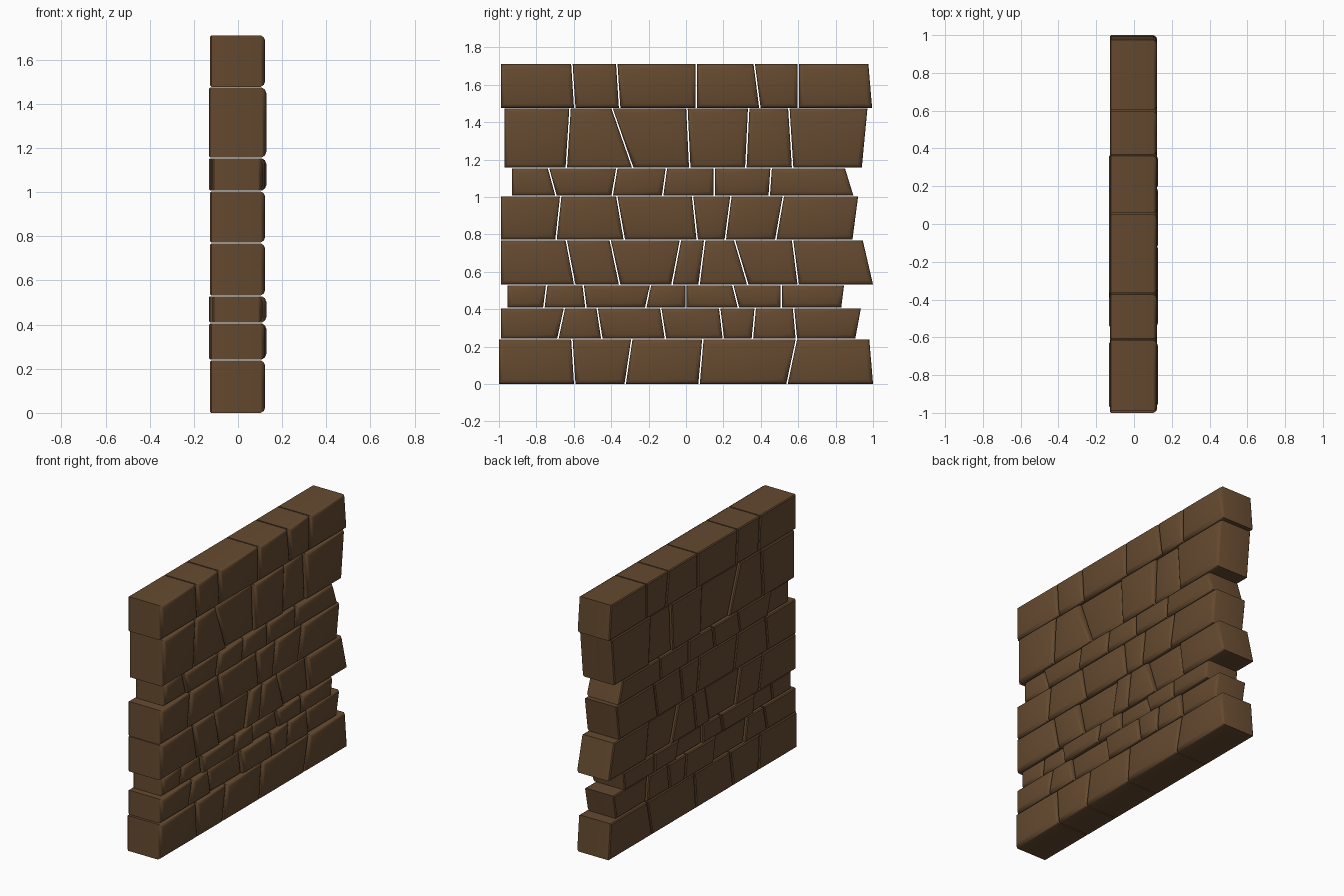
import bpy, bmesh, random

if "Cube" in bpy.data.objects:
    bpy.data.objects.remove(bpy.data.objects["Cube"])

random.seed(4)
GAP = 0.004
mat = bpy.data.materials.new("brown stone")
mat.diffuse_color = (0.13, 0.068, 0.029, 1)
mat.use_nodes = True
mat.node_tree.nodes["Principled BSDF"].inputs["Base Color"].default_value = mat.diffuse_color

# Course heights from the ground up
LEVELS = [0, 0.24, 0.407, 0.53, 0.77, 1.005, 1.155, 1.475, 1.712]

# Joint positions along y per course: (at top, at bottom), ends included
COURSES = [
    [(-1, -1), (-.61, -.595), (-.29, -.325), (.09, .07), (.59, .54), (.98, 1)],
    [(-.99, -.99), (-.65, -.685), (-.475, -.45), (-.135, -.11), (.18, .2),
     (.37, .355), (.575, .59), (.935, .905)],
    [(-.955, -.955), (-.745, -.76), (-.55, -.535), (-.19, -.215), (0, 0),
     (.25, .28), (.51, .51), (.845, .83)],
    [(-.99, -.99), (-.64, -.595), (-.405, -.355), (-.03, -.075), (.1, .07),
     (.26, .33), (.57, .6), (.945, 1)],
    [(-.99, -.99), (-.67, -.695), (-.37, -.33), (.035, .06), (.24, .21),
     (.52, .48), (.92, .89)],
    [(-.93, -.93), (-.735, -.695), (-.37, -.395), (-.105, -.125), (.15, .15),
     (.455, .445), (.85, .895)],
    [(-.97, -.97), (-.62, -.64), (-.395, -.285), (.005, .02), (.335, .32),
     (.55, .57), (.97, .94)],
    [(-.99, -.99), (-.61, -.595), (-.37, -.355), (.055, .055), (.365, .395),
     (.6, .6), (.975, .995)],
]


def stone(bm, left, right, z0, z1, back, front):
    """Tapered block with a chamfered +x face and a flat back."""
    (lt, lb), (rt, rb) = left, right
    rings = []
    for x, inset in ((back, 0.006), (back + 0.006, 0), (front - 0.02, 0),
                     (front - 0.006, 0.009), (front, 0.024)):
        ring = [(lb + inset, z0 + inset), (rb - inset, z0 + inset),
                (rt - inset, z1 - inset), (lt + inset, z1 - inset)]
        rings.append([bm.verts.new((x, y, z)) for y, z in ring])
    bm.faces.new(rings[0][::-1])
    bm.faces.new(rings[-1])
    for a, b in zip(rings, rings[1:]):
        for i in range(4):
            j = (i + 1) % 4
            bm.faces.new((a[i], a[j], b[j], b[i]))


for n, joints in enumerate(COURSES):
    z0, z1 = LEVELS[n], LEVELS[n + 1]
    bm = bmesh.new()
    last = len(joints) - 2
    for k in range(last + 1):
        # half a mortar gap on each inner joint
        l = tuple(v + (GAP if k else 0) for v in joints[k])
        r = tuple(v - (GAP if k < last else 0) for v in joints[k + 1])
        # stones stand slightly proud or recessed
        d = 0 if n in (0, 7) else random.choice((-0.012, 0, 0, 0.005))
        stone(bm, l, r, z0 + (0.002 if n else 0), z1 - 0.002,
              -0.127 - d, 0.123 + d)
    bmesh.ops.recalc_face_normals(bm, faces=bm.faces)
    me = bpy.data.meshes.new(f"stone_course_{n + 1}")
    bm.to_mesh(me)
    bm.free()
    me.materials.append(mat)
    ob = bpy.data.objects.new(f"stone_course_{n + 1}", me)
    bpy.context.collection.objects.link(ob)
    bpy.context.view_layer.objects.active = ob
    ob.select_set(True)

# Soft stone edges
bpy.ops.object.shade_smooth_by_angle(angle=0.7)
